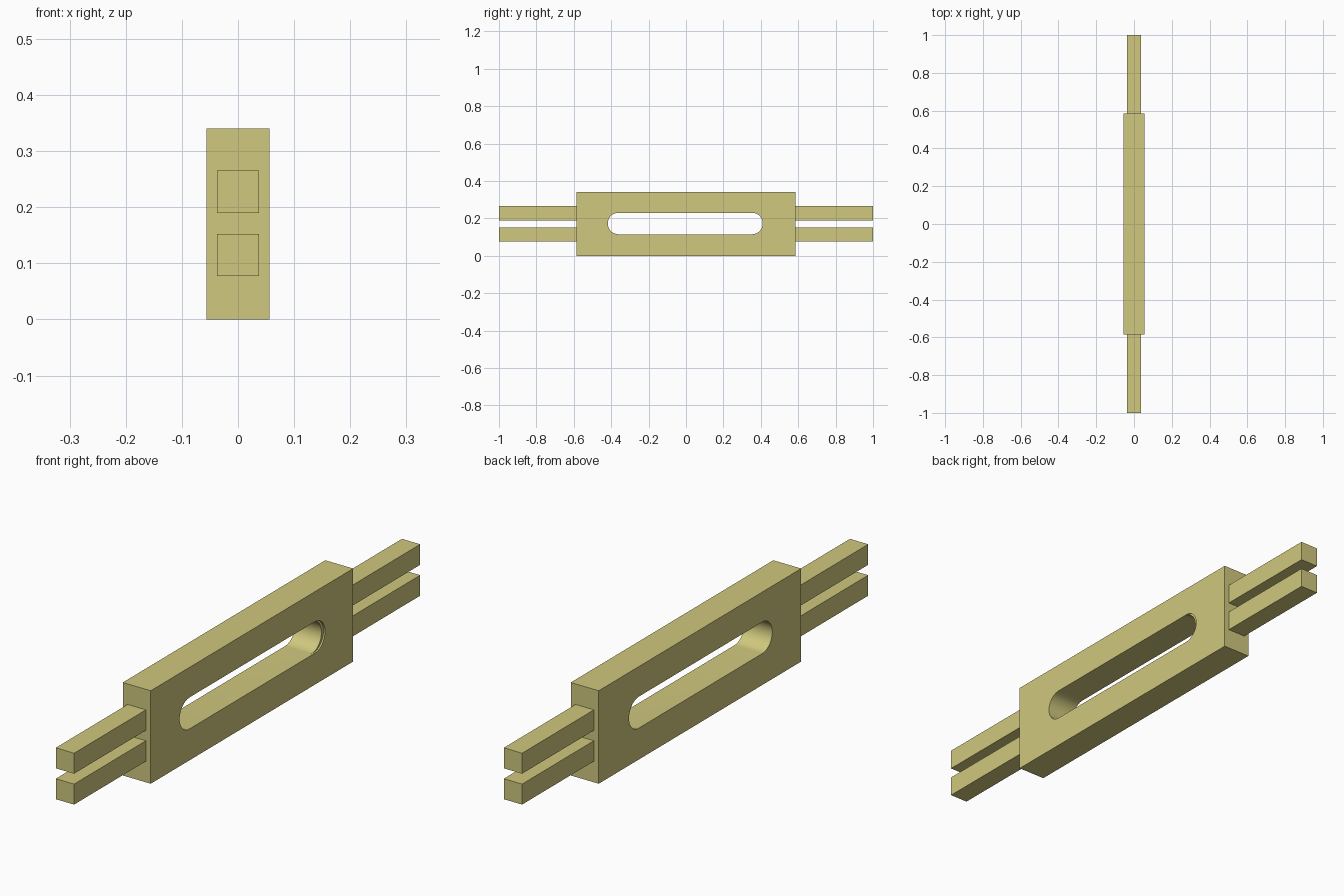
import bpy, bmesh, math

if "Cube" in bpy.data.objects:
    bpy.data.objects.remove(bpy.data.objects["Cube"])

mat = bpy.data.materials.new("olive_yellow")
mat.diffuse_color = (0.63, 0.58, 0.21, 1)
mat.use_nodes = True
mat.node_tree.nodes["Principled BSDF"].inputs["Base Color"].default_value = mat.diffuse_color

BODY_X, BODY_Y, BODY_Z = 0.0565, 0.585, 0.34
SLOT_Z, SLOT_R = 0.1725, 0.0575


def finish(name, bm):
    bmesh.ops.recalc_face_normals(bm, faces=bm.faces[:])
    mesh = bpy.data.meshes.new(name)
    bm.to_mesh(mesh)
    bm.free()
    mesh.materials.append(mat)
    obj = bpy.data.objects.new(name, mesh)
    bpy.context.collection.objects.link(obj)
    return obj


def box(name, lo, hi):
    bm = bmesh.new()
    bmesh.ops.create_cube(bm, size=1)
    for v in bm.verts:
        v.co = [(a + b) / 2 + c * (b - a) for a, b, c in zip(lo, hi, v.co)]
    return finish(name, bm)


def slot_cutter(name, x0, x1, y0, y1, n=24):
    """Round-ended slot, extruded along x."""
    bm = bmesh.new()
    ring = []
    for centre, start in ((y1 - SLOT_R, -90), (y0 + SLOT_R, 90)):
        for i in range(n + 1):
            a = math.radians(start + 180 * i / n)
            ring.append(bm.verts.new((x0, centre + SLOT_R * math.cos(a),
                                      SLOT_Z + SLOT_R * math.sin(a))))
    face = bm.faces.new(ring)
    new = bmesh.ops.extrude_face_region(bm, geom=[face])["geom"]
    bmesh.ops.translate(bm, vec=(x1 - x0, 0, 0),
                        verts=[g for g in new if isinstance(g, bmesh.types.BMVert)])
    obj = finish(name, bm)
    obj.hide_render = True
    return obj


# Slotted body, with a shallow lip at one end of the slot
body = box("slotted_body", (-BODY_X, -BODY_Y, 0), (BODY_X, BODY_Y, BODY_Z))
cutters = [slot_cutter("slot_cutter", -0.1, 0.1, -0.418, 0.41),
           slot_cutter("lip_cutter", BODY_X - 0.006, 0.1, 0.0, 0.422)]
bpy.context.view_layer.objects.active = body
body.select_set(True)
for cutter in cutters:
    mod = body.modifiers.new("cut", 'BOOLEAN')
    mod.operation = 'DIFFERENCE'
    mod.solver = 'EXACT'
    mod.object = cutter
    bpy.ops.object.modifier_apply(modifier=mod.name)
    bpy.data.objects.remove(cutter)
bpy.ops.object.shade_smooth_by_angle(angle=math.radians(30))

# Paired square prongs at both ends
for end, y0, y1 in (("front", -1, -BODY_Y), ("back", BODY_Y, 1)):
    for level, z in (("lower", 0.077), ("upper", 0.19)):
        box(f"{end}_{level}_prong", (-0.037, y0, z), (0.037, y1, z + 0.075))
